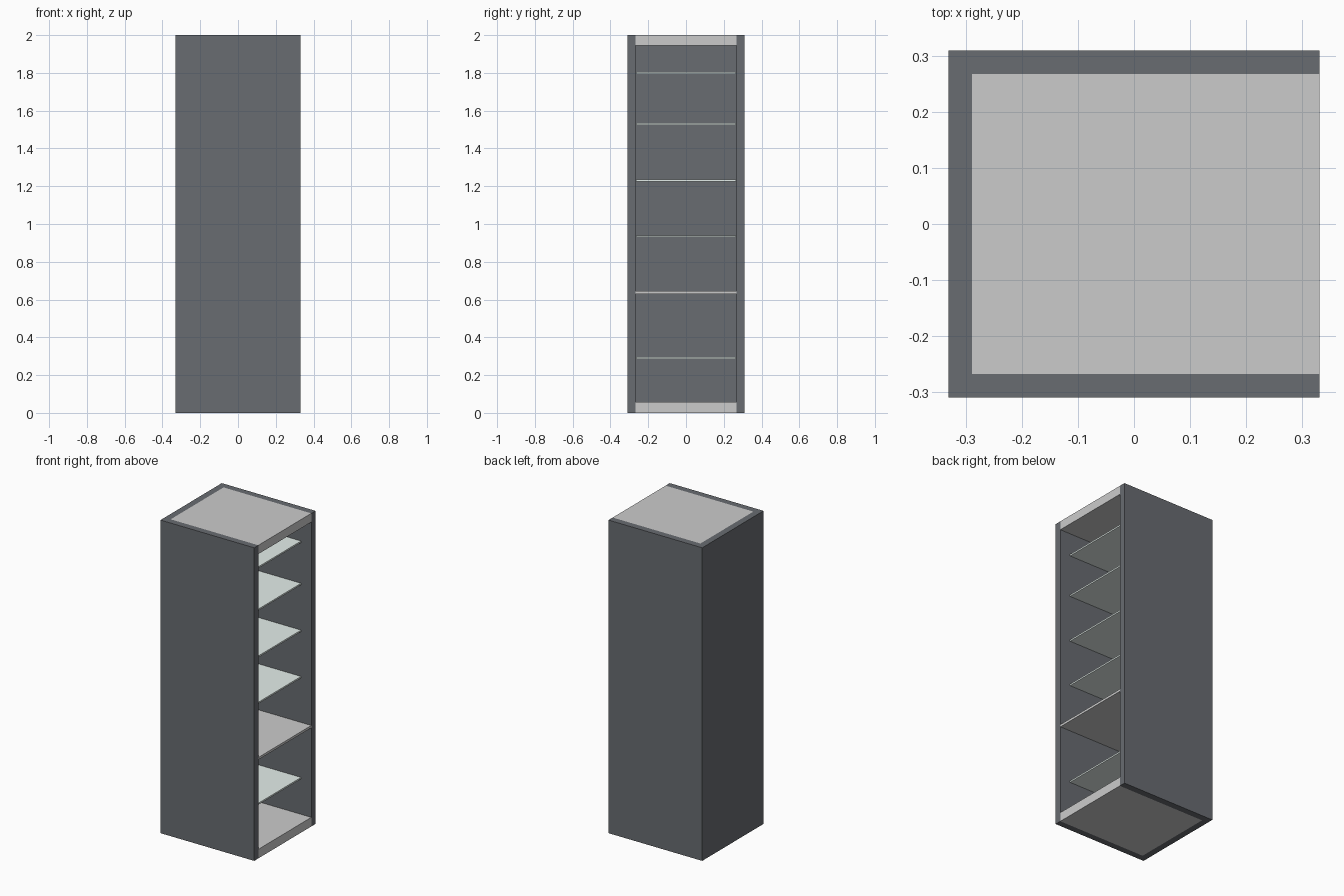
import bpy

if "Cube" in bpy.data.objects:
    bpy.data.objects.remove(bpy.data.objects["Cube"])


def material(name, color):
    m = bpy.data.materials.new(name)
    m.diffuse_color = color
    m.use_nodes = True
    m.node_tree.nodes["Principled BSDF"].inputs["Base Color"].default_value = m.diffuse_color
    return m


def box(name, x, y, z, mat=None):
    """Box from (min, max) ranges along each axis."""
    bpy.ops.mesh.primitive_cube_add(size=1, location=[sum(r) / 2 for r in (x, y, z)])
    ob = bpy.context.object
    ob.name = name
    ob.scale = [r[1] - r[0] for r in (x, y, z)]
    bpy.ops.object.transform_apply(location=False, rotation=False, scale=True)
    if mat:
        ob.data.materials.append(mat)
    return ob


dark = material("dark_panel", (0.14, 0.15, 0.165, 1))
glass = material("shelf_glass", (0.78, 0.86, 0.83, 1))

HX, HY, H, T = 0.331, 0.309, 2.0, 0.042   # half sizes, height, panel thickness
inner_x = (-HX + T, HX)
inner_y = (-HY + T, HY - T)

# Outer shell: back panel and two sides
box("back_panel", (-HX, -HX + T), (-HY, HY), (0, H), dark)
box("side_front", inner_x, (-HY, -HY + T), (0, H), dark)
box("side_rear", inner_x, (HY - T, HY), (0, H), dark)

# Fixed full-depth boards
for name, z in (("bottom_board", (0, 0.058)),
                ("middle_board", (0.63, 0.645)),
                ("top_board", (1.944, H))):
    box(name, inner_x, inner_y, z)

# Thin shelves, set back from the open side
for i, z in enumerate((0.285, 0.93, 1.226, 1.525, 1.795)):
    box(f"glass_shelf_{i + 1}", (-HX + T, 0.26), (-0.265, 0.265), (z, z + 0.01), glass)
